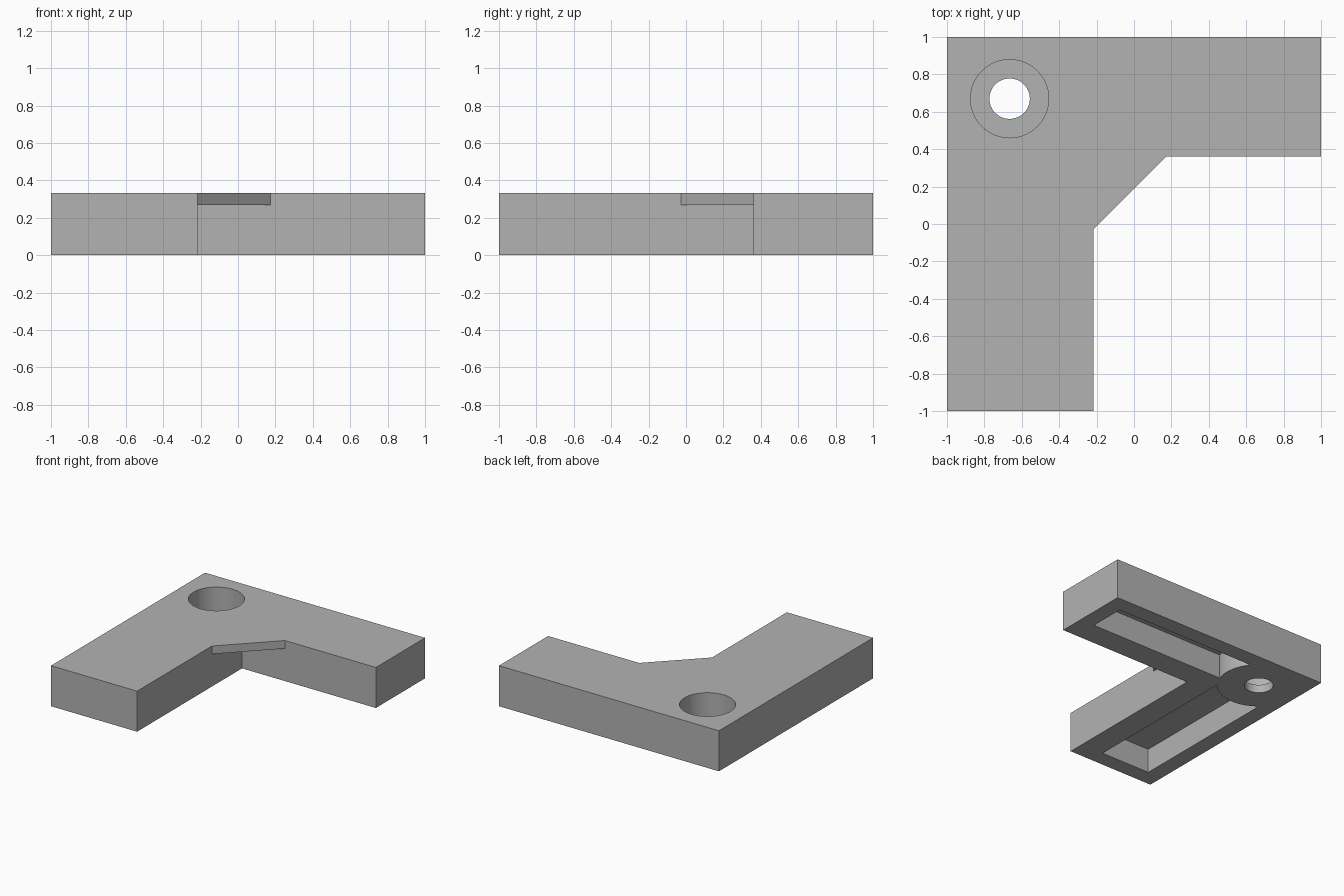
import bpy
import bmesh
import math

if "Cube" in bpy.data.objects:
    bpy.data.objects.remove(bpy.data.objects["Cube"], do_unlink=True)

HEIGHT = 0.333
GUSSET_BASE = 0.267
POCKET_TOP = 0.2
BORE_FLOOR = 0.067
INNER_X, INNER_Y = -0.217, 0.362      # inner faces of the two arms
BOLT = (-0.665, 0.67)                 # centre of the bolt hole

grey = bpy.data.materials.new("plain grey")
grey.use_nodes = True
grey.diffuse_color = (0.45, 0.45, 0.45, 1)
grey.node_tree.nodes["Principled BSDF"].inputs["Base Color"].default_value = (0.45, 0.45, 0.45, 1)


def prism(name, outline, z0, z1):
    """Extrude a counter-clockwise outline from z0 to z1."""
    bm = bmesh.new()
    face = bm.faces.new([bm.verts.new((x, y, z0)) for x, y in outline])
    top = bmesh.ops.extrude_face_region(bm, geom=[face])["geom"]
    bmesh.ops.translate(bm, vec=(0, 0, z1 - z0),
                        verts=[v for v in top if isinstance(v, bmesh.types.BMVert)])
    bmesh.ops.recalc_face_normals(bm, faces=bm.faces)
    mesh = bpy.data.meshes.new(name)
    bm.to_mesh(mesh)
    bm.free()
    mesh.materials.append(grey)
    obj = bpy.data.objects.new(name, mesh)
    bpy.context.collection.objects.link(obj)
    return obj


def box(name, x0, x1, y0, y1, z0, z1):
    return prism(name, [(x0, y0), (x1, y0), (x1, y1), (x0, y1)], z0, z1)


def disc(name, radius, z0, z1, sides=64):
    steps = [math.tau * i / sides for i in range(sides)]
    return prism(name, [(BOLT[0] + radius * math.cos(a), BOLT[1] + radius * math.sin(a))
                        for a in steps], z0, z1)


def cut(target, cutter):
    """Subtract the cutter from the target, then discard the cutter."""
    cutter.hide_render = True
    mod = target.modifiers.new("cut", "BOOLEAN")
    mod.operation = "DIFFERENCE"
    mod.solver = "EXACT"
    mod.object = cutter
    bpy.context.view_layer.objects.active = target
    bpy.ops.object.modifier_apply(modifier=mod.name)
    bpy.data.objects.remove(cutter, do_unlink=True)


# L-shaped body with a diagonal inner corner
bracket = prism("corner_bracket", [
    (-1, -1), (INNER_X, -1), (INNER_X, -0.028), (0.173, INNER_Y),
    (1, INNER_Y), (1, 1), (-1, 1)], 0, HEIGHT)

# Clear the space under the thin gusset
cut(bracket, box("gusset_clearance", INNER_X, 0.4, -0.25, INNER_Y, -0.1, GUSSET_BASE))

# Underside pockets, each ending at the round boss
pockets = [box("side_arm_pocket", -0.868, -0.42, -0.868, BOLT[1], -0.1, POCKET_TOP),
           box("back_arm_pocket", BOLT[0], 0.868, 0.566, 0.866, -0.1, POCKET_TOP)]
for pocket in pockets:
    cut(pocket, disc("boss", 0.315, -0.2, HEIGHT))
    cut(bracket, pocket)

# Counterbore from the top and bolt hole right through
cut(bracket, disc("counterbore", 0.209, BORE_FLOOR, HEIGHT + 0.1))
cut(bracket, disc("bolt_hole", 0.108, -0.1, HEIGHT + 0.1))

# Smooth round walls, sharp edges
bpy.ops.object.select_all(action="DESELECT")
bracket.select_set(True)
bpy.context.view_layer.objects.active = bracket
bpy.ops.object.shade_smooth_by_angle(angle=math.radians(30))
